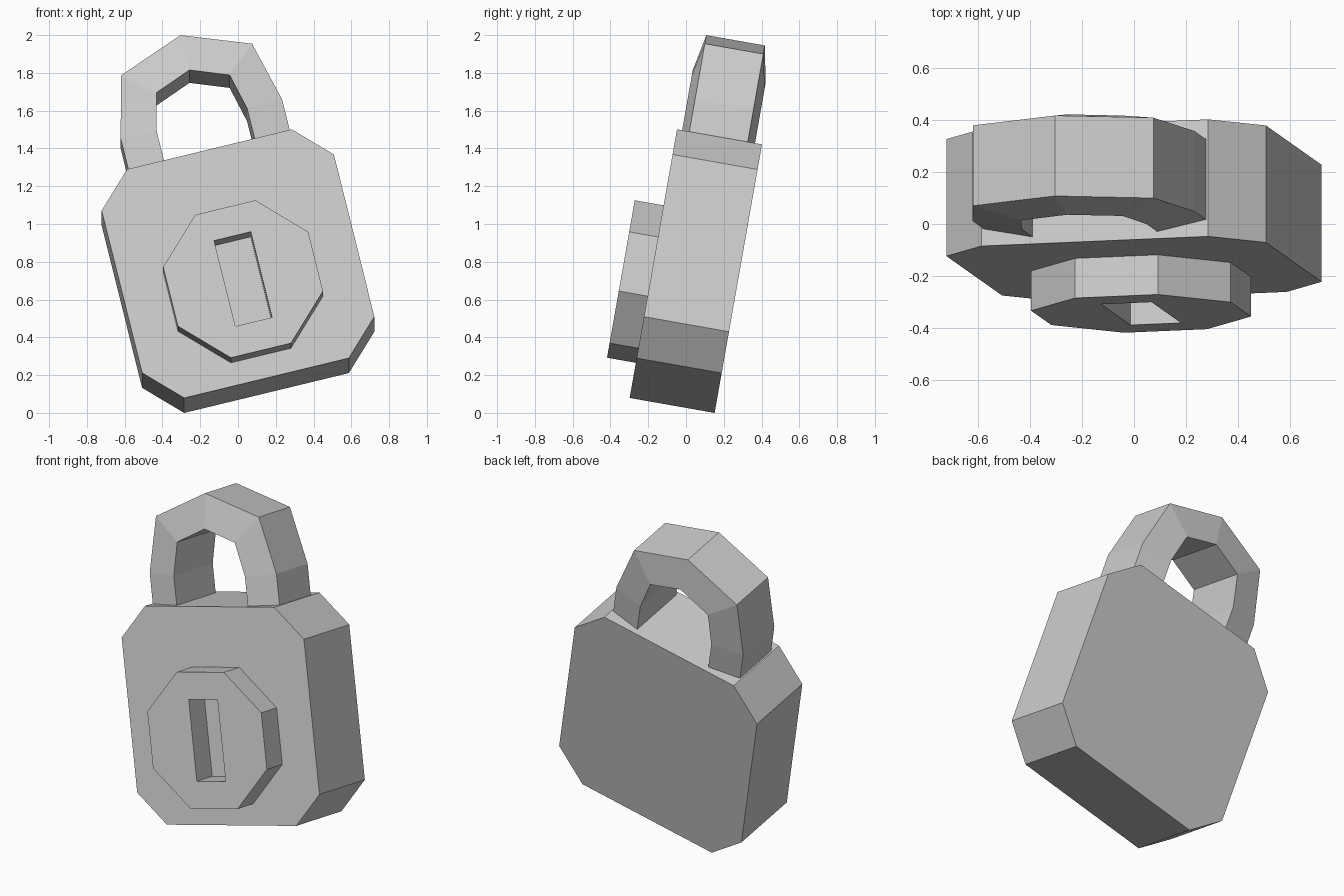
import bpy, bmesh, math
from mathutils import Matrix

if "Cube" in bpy.data.objects:
    bpy.data.objects.remove(bpy.data.objects["Cube"])

# Padlock is modelled upright (origin at the centre of the body's front face), then tilted
TILT = (Matrix.Translation((0, -0.173, 0.79))
        @ Matrix.Rotation(math.radians(-10), 4, 'X')
        @ Matrix.Rotation(math.radians(-13.8), 4, 'Y'))


def finish(name, bm):
    bmesh.ops.recalc_face_normals(bm, faces=bm.faces)
    mesh = bpy.data.meshes.new(name)
    bm.to_mesh(mesh)
    bm.free()
    obj = bpy.data.objects.new(name, mesh)
    bpy.context.collection.objects.link(obj)
    obj.matrix_world = TILT
    return obj


def prism(name, outline, front, back):
    """Extrude an (x, z) outline from y = front to y = back."""
    bm = bmesh.new()
    rings = [[bm.verts.new((x, y, z)) for x, z in outline] for y in (front, back)]
    for ring in rings:
        bm.faces.new(ring)
    n = len(outline)
    for i in range(n):
        j = (i + 1) % n
        bm.faces.new((rings[0][i], rings[0][j], rings[1][j], rings[1][i]))
    return finish(name, bm)


# Body: square block with chamfered corners
A, B, DEPTH = 0.633, 0.449, 0.457
prism("body", [(A, -B), (A, B), (B, A), (-B, A), (-A, B), (-A, -B), (-B, -A), (B, -A)],
      0, DEPTH)

# Octagonal lock plate with a keyhole slot cut through to the body
PLATE_Z, PLATE_R = -0.113, 0.428
octagon = [(PLATE_R * math.cos(math.radians(22.5 + 45 * i)),
            PLATE_Z + PLATE_R * math.sin(math.radians(22.5 + 45 * i))) for i in range(8)]
plate = prism("lock_plate", octagon, -0.155, 0.01)

slot = [(sx * 0.1, PLATE_Z + sz * 0.237) for sx, sz in ((-1, -1), (1, -1), (1, 1), (-1, 1))]
cutter = prism("keyhole_cutter", slot, -0.3, 0.1)
cutter.hide_render = True
cutter.hide_set(True)
cut = plate.modifiers.new("keyhole", 'BOOLEAN')
cut.operation = 'DIFFERENCE'
cut.solver = 'EXACT'
cut.object = cutter

# Shackle: wedge section (thicker on the inside) swept along an arch
outer = [(0.44, 0.60), (0.44, 0.814), (0.357, 1.142), (0, 1.277)]
inner = [(0.247, 0.60), (0.247, 0.804), (0.2, 1.0), (0, 1.077)]


def arch(half):
    return half + [(-x, z) for x, z in reversed(half[:-1])]


bm = bmesh.new()
mid = DEPTH / 2 - 0.005
sections = []
for (ox, oz), (ix, iz) in zip(arch(outer), arch(inner)):
    corners = ((ox, mid - 0.157, oz), (ox, mid + 0.157, oz),
               (ix, mid + 0.196, iz), (ix, mid - 0.196, iz))
    sections.append([bm.verts.new(c) for c in corners])
for a, b in zip(sections, sections[1:]):
    for k in range(4):
        m = (k + 1) % 4
        bm.faces.new((a[k], a[m], b[m], b[k]))
bm.faces.new(sections[0])
bm.faces.new(sections[-1])
finish("shackle", bm)
